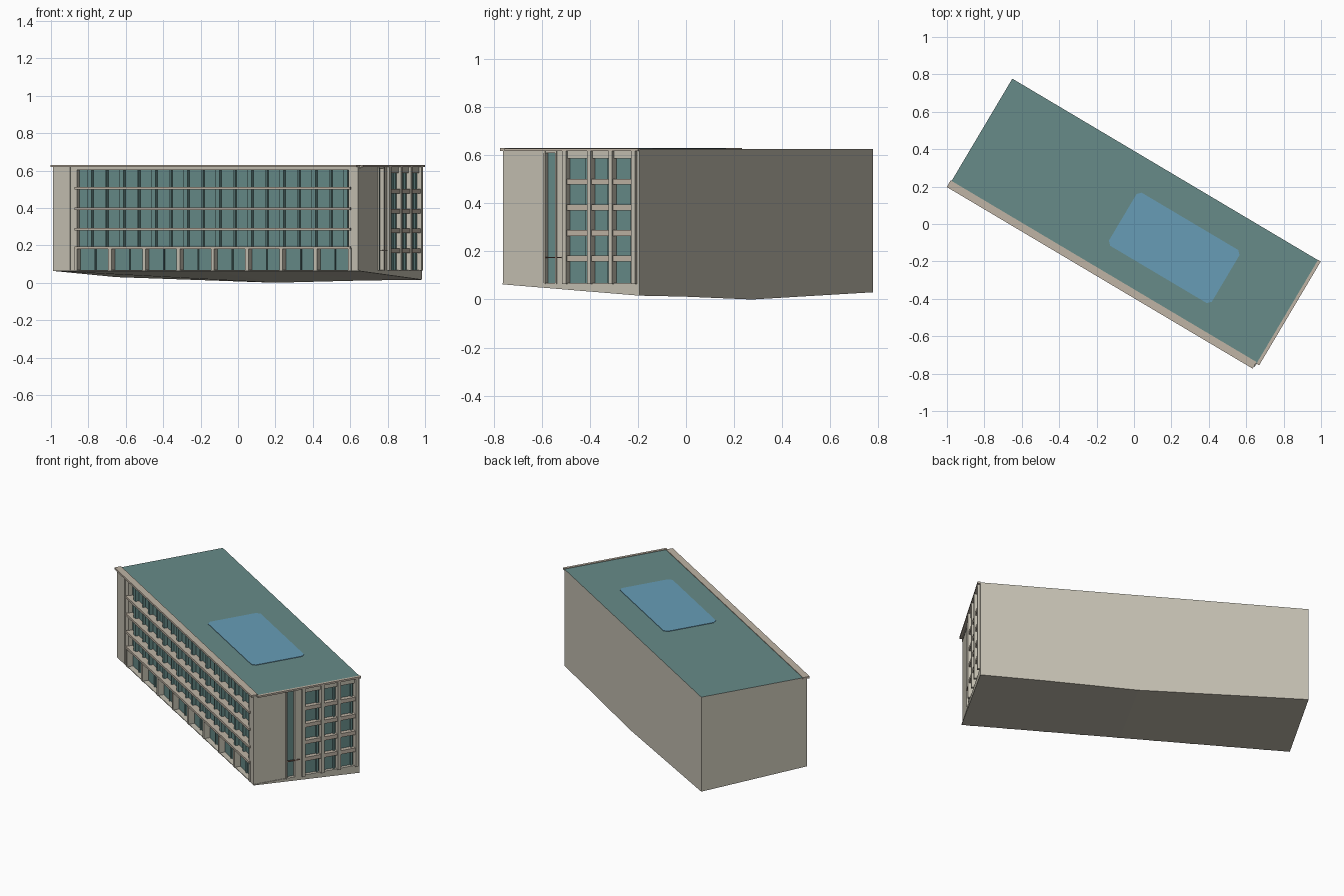
import bpy, bmesh, math
from mathutils import Matrix

if "Cube" in bpy.data.objects:
    bpy.data.objects.remove(bpy.data.objects["Cube"])

ROT = Matrix.Rotation(math.radians(-30.7), 4, 'Z')


def material(name, rgb):
    m = bpy.data.materials.new(name)
    m.diffuse_color = (*rgb, 1)
    m.use_nodes = True
    m.node_tree.nodes["Principled BSDF"].inputs["Base Color"].default_value = m.diffuse_color
    return m


STONE = material("warm stone", (0.56, 0.53, 0.445))
TRIM = material("pale trim", (0.52, 0.455, 0.375))
TEAL = material("teal glass", (0.135, 0.26, 0.25))
BLUE = material("blue roof panel", (0.135, 0.335, 0.47))
BROWN = material("brown rail", (0.22, 0.13, 0.10))


def finish(name, bm, mats, rule=None):
    """Turn a bmesh in building axes into a rotated object."""
    bmesh.ops.recalc_face_normals(bm, faces=bm.faces)
    for f in bm.faces:
        f.normal_update()
        f.material_index = rule(f.normal) if rule else 0
    bm.transform(ROT)
    me = bpy.data.meshes.new(name)
    bm.to_mesh(me)
    bm.free()
    for m in mats:
        me.materials.append(m)
    ob = bpy.data.objects.new(name, me)
    bpy.context.collection.objects.link(ob)
    return ob


def boxes(name, spans, mats, rule=None):
    """Each span is (u0, u1, v0, v1, z0, z1)."""
    bm = bmesh.new()
    for u0, u1, v0, v1, z0, z1 in spans:
        mat = (Matrix.Translation(((u0 + u1) / 2, (v0 + v1) / 2, (z0 + z1) / 2))
               @ Matrix.Diagonal((u1 - u0, v1 - v0, z1 - z0, 1)))
        bmesh.ops.create_cube(bm, size=1, matrix=mat)
    return finish(name, bm, mats, rule)


L, R, BACK, FRONT = -0.956, 0.945, 0.336, -0.327
FLOOR, TOP = 0.065, 0.625

# Core block: glass on the front and right end, stone elsewhere
boxes("building_core", [(L, 0.925, -0.295, BACK, FLOOR, 0.615)], [STONE, TEAL],
      lambda n: 1 if n.y < -0.5 or n.x > 0.5 else 0)

# Foundation with a sagging underside
bm = bmesh.new()
rows = []
for u, z in ((L, 0.03), (0.03, 0.0), (0.58, 0.012), (R, 0.016)):
    rows.append([bm.verts.new(p) for p in
                 ((u, FRONT, 0.063), (u, BACK, z), (u, BACK, 0.068), (u, FRONT, 0.068))])
for a, b in zip(rows, rows[1:]):
    for i in range(4):
        j = (i + 1) % 4
        bm.faces.new((a[i], a[j], b[j], b[i]))
bm.faces.new(rows[0])
bm.faces.new(rows[-1])
finish("foundation", bm, [STONE])

# Roof slab with teal top, plus a flat blue panel with clipped corners
boxes("roof", [(L, R, -0.31, BACK, 0.61, 0.626)], [STONE, TEAL],
      lambda n: 1 if n.z > 0.5 else 0)
bm = bmesh.new()
c = 0.02
u0, u1, v0, v1 = -0.07, 0.57, -0.165, 0.165
outline = [(u0 + c, v0), (u1 - c, v0), (u1, v0 + c), (u1, v1 - c),
           (u1 - c, v1), (u0 + c, v1), (u0, v1 - c), (u0, v0 + c)]
face = bm.faces.new([bm.verts.new((u, v, 0.626)) for u, v in outline])
ext = bmesh.ops.extrude_face_region(bm, geom=[face])
for g in ext["geom"]:
    if isinstance(g, bmesh.types.BMVert):
        g.co.z += 0.003
finish("roof_panel", bm, [BLUE])

# Cornices
boxes("front_cornice", [(-0.962, 0.94, -0.341, -0.30, 0.618, 0.63)], [TRIM])
boxes("end_cornice", [(0.944, 0.961, -0.308, 0.338, 0.618, 0.629)], [TRIM])

# Front corner piers
boxes("front_piers", [(L, -0.85, FRONT, -0.29, FLOOR, 0.62),
                      (-0.85, -0.81, FRONT + 0.006, -0.29, FLOOR, 0.62),
                      (0.893, 0.94, FRONT, -0.29, FLOOR, 0.62)], [STONE])

# Front floor ledges
F0, F1 = -0.815, 0.898
boxes("front_ledges", [(F0, F1, -0.337, -0.29, z - 0.007, z + 0.007)
                       for z in (0.188, 0.286, 0.396, 0.505)], [TRIM])
boxes("front_head_beam", [(F0, F1, FRONT, -0.29, 0.603, 0.62)], [STONE])

# Ground floor columns and thin mid mullions
pitch = (0.888 - F0) / 8
boxes("ground_columns", [(F0 + i * pitch - 0.008, F0 + i * pitch + 0.012, -0.332, -0.29,
                          FLOOR, 0.185) for i in range(9)], [STONE])
boxes("ground_mullions", [(F0 + (i + 0.5) * pitch - 0.003, F0 + (i + 0.5) * pitch + 0.003,
                           -0.303, -0.29, FLOOR, 0.185) for i in range(8)], [TEAL])

# Upper floor glass fins: wide ones with a thin one halfway
fins = []
for i in range(17):
    u = -0.735 + i * 0.0995
    w, d = (0.012, 0.022) if i % 2 == 0 else (0.004, 0.016)
    fins.append((u - w, u + w, -0.295 - d, -0.29, 0.19, 0.61))
boxes("front_fins", fins, [TEAL])

# Right end: solid wall, column beside the tall slot window, far edge
boxes("end_wall", [(0.88, R - 0.004, FRONT, -0.122, FLOOR, 0.62),
                   (0.90, R, -0.066, -0.017, FLOOR, 0.62),
                   (0.90, R, 0.318, BACK, FLOOR, 0.62),
                   (0.90, R, -0.02, 0.32, 0.587, 0.62)], [STONE])

# Right end pilasters
boxes("end_pilasters", [(0.92, 0.96, v - 0.009, v + 0.009, FLOOR, 0.622)
                        for v in (-0.02, 0.099, 0.203, 0.314)], [STONE])
boxes("end_edge_strips", [(0.92, 0.95, v - 0.004, v + 0.004, FLOOR, 0.62)
                          for v in (-0.122, -0.066)], [STONE])

# Right end floor ledges and side mullions in each bay
boxes("end_ledges", [(0.92, 0.953, -0.02, 0.32, z - 0.012, z + 0.012)
                     for z in (0.17, 0.277, 0.383, 0.49)], [TRIM])
boxes("end_mullions", [(0.92, 0.936, v - 0.006, v + 0.006, FLOOR, 0.59)
                       for v in (0.075, 0.180, 0.290)], [TEAL])

# Small rail across the slot window
boxes("slot_rail", [(0.94, 0.952, -0.12, -0.04, 0.172, 0.176)], [BROWN])
